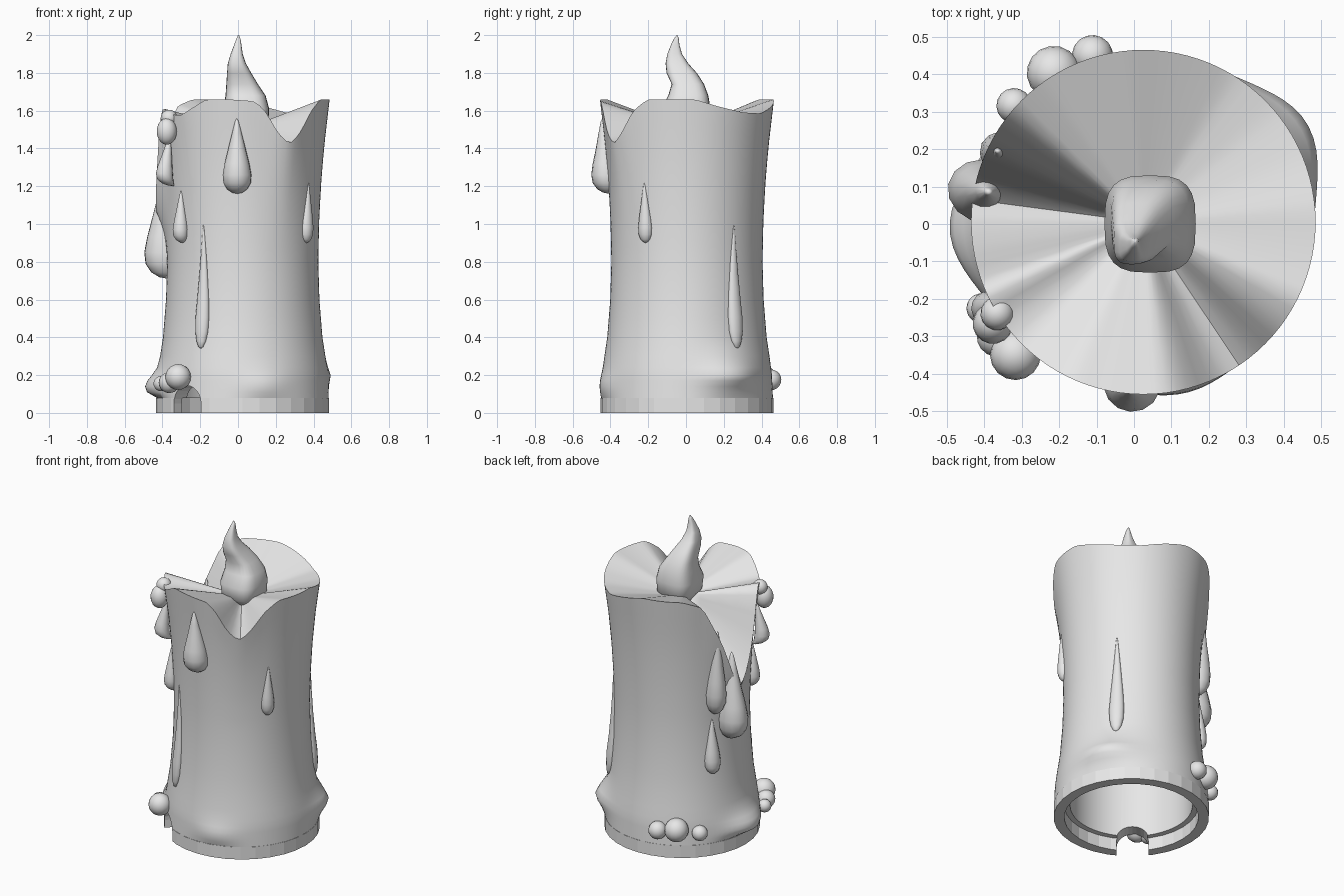
import bpy, bmesh, math
from mathutils import Vector

cube = bpy.data.objects.get("Cube")
if cube:
    bpy.data.objects.remove(cube)

wax = bpy.data.materials.new("light_grey_wax")
wax.use_nodes = True
wax.diffuse_color = (0.8, 0.8, 0.8, 1)
wax.node_tree.nodes["Principled BSDF"].inputs["Base Color"].default_value = (0.8, 0.8, 0.8, 1)

CX, CY = 0.025, 0.005
SIDES = 96


def interp(points, x):
    """Straight-line lookup in a short list of (x, value) pairs."""
    if x <= points[0][0]:
        return points[0][1]
    for (a, va), (b, vb) in zip(points, points[1:]):
        if x <= b:
            return va + (vb - va) * (x - a) / (b - a)
    return points[-1][1]


def make(name, rings, smooth=50, loop=False):
    """Skin a stack of equal rings; single-point ends become fans, others are capped."""
    bm = bmesh.new()
    rows = [[bm.verts.new(p) for p in ring] for ring in rings]
    pairs = list(zip(rows, rows[1:]))
    if loop:
        pairs.append((rows[-1], rows[0]))
    for a, b in pairs:
        n = max(len(a), len(b))
        for i in range(n):
            j = (i + 1) % n
            if len(a) == 1:
                bm.faces.new((a[0], b[j], b[i]))
            elif len(b) == 1:
                bm.faces.new((a[i], a[j], b[0]))
            else:
                bm.faces.new((a[i], a[j], b[j], b[i]))
    if not loop:
        for row in (rows[0], rows[-1]):
            if len(row) > 1:
                bm.faces.new(row)
    bmesh.ops.recalc_face_normals(bm, faces=bm.faces[:])
    mesh = bpy.data.meshes.new(name)
    bm.to_mesh(mesh)
    bm.free()
    mesh.materials.append(wax)
    ob = bpy.data.objects.new(name, mesh)
    bpy.context.collection.objects.link(ob)
    bpy.ops.object.select_all(action='DESELECT')
    ob.select_set(True)
    bpy.context.view_layer.objects.active = ob
    if smooth:
        bpy.ops.object.shade_smooth_by_angle(angle=math.radians(smooth))
    return ob


def axes(deg):
    """Outward and sideways directions at an angle around the candle."""
    a = math.radians(deg)
    return Vector((math.cos(a), math.sin(a), 0)), Vector((-math.sin(a), math.cos(a), 0))


def polar(deg, r, z):
    return Vector((CX, CY, z)) + axes(deg)[0] * r


# Waisted side profile and wavy rim of the candle
RIM_R = .46
SIDE = [(0.08, .455), (0.2, .45), (0.3, .437), (0.4, .422), (0.6, .406), (0.8, .4),
        (1.0, .404), (1.2, .414), (1.4, .43), (1.66, RIM_R)]
RIM = [(-100, 1.66), (-82, 1.65), (-75, 1.6), (-66, 1.48), (-57, 1.42), (-49, 1.48),
       (-38, 1.6), (-27, 1.66), (5, 1.66), (22, 1.62), (40, 1.59), (58, 1.585),
       (75, 1.62), (95, 1.66), (125, 1.66), (140, 1.62), (156, 1.36), (167, 1.12),
       (173, 1.04), (180, 1.11), (190, 1.3), (198, 1.55), (203, 1.62), (215, 1.58),
       (225, 1.575), (236, 1.62), (245, 1.66), (260, 1.66)]
# Swollen spots near the foot: angle, height, amount, angular spread, height spread
BULGES = [(31, .2, .06, 20, .07), (182, .14, .065, 20, .07), (-75, .15, .018, 16, .06)]


def side(z, deg):
    r = interp(SIDE, z)
    for a, h, amount, da, dz in BULGES:
        d = (deg - a + 180) % 360 - 180
        r += amount * math.exp(-(d / da) ** 2 - ((z - h) / dz) ** 2) * min(1, (z - .08) / .03)
    return r


def rim(deg):
    deg = (deg + 100) % 360 - 100
    return sum(interp(RIM, deg + k) for k in (-2, 0, 2)) / 3


def wall(z, deg):
    """Wall radius, flaring out to the full rim circle below the dips."""
    t = max(0, min(1, (z - .8) / (rim(deg) - .8)))
    return side(z, deg) + (RIM_R - side(rim(deg), deg)) * t * t


# Candle body: hollow underside, outer wall and fan-shaped top in one skin
angles = [360 * i / SIDES for i in range(SIDES)]
TOP = 1.5
rings = [[polar(0, 0, .95)]]
for r, z in ((.36, .95), (.36, .08)):
    rings.append([polar(a, r, z) for a in angles])
for z in (.08, .11, .14, .17, .2, .24, .3, .4, .5, .6, .7, .8):
    rings.append([polar(a, side(z, a), z) for a in angles])
for k in range(1, 9):
    ring = []
    for a in angles:
        z = .8 + (rim(a) - .8) * k / 8
        ring.append(polar(a, wall(z, a), z))
    rings.append(ring)
for f in (.97, .75, .5, .25):
    rings.append([polar(a, RIM_R * f, TOP + (rim(a) - TOP) * f) for a in angles])
rings.append([polar(0, 0, TOP)])
body = make("candle_body", rings)

# Foot ring with a faceted outside
foot = [[polar(360 * i / 32, r, z) for i in range(32)]
        for r, z in ((.458, 0), (.458, .08), (.395, .08), (.395, 0))]
foot_ring = make("foot_ring", foot, smooth=0, loop=True)

# Arched cable notch through wall and foot
arch = [(.095 * math.cos(math.pi * i / 12), .05 + .095 * math.sin(math.pi * i / 12)) for i in range(13)]
arch = [(.095, -.1)] + arch + [(-.095, -.1)]
out, across = axes(229)
cutter = make("notch_cutter", [[Vector((CX, CY, z)) + out * r + across * w for w, z in arch]
                               for r in (.25, .6)], smooth=0)
cutter.hide_render = True
cutter.hide_set(True)
cutter.display_type = 'WIRE'
for ob in (body, foot_ring):
    mod = ob.modifiers.new("notch", 'BOOLEAN')
    mod.operation = 'DIFFERENCE'
    mod.solver = 'EXACT'
    mod.object = cutter

# Flame: rounded-square sections along a wavy path (z, centre x, y, half widths)
FLAME = [(1.46, .04, 0, .06, .06), (1.53, .045, 0, .115, .125), (1.61, .043, 0, .122, .13),
         (1.68, .04, .012, .106, .106), (1.74, .022, .01, .084, .086),
         (1.80, .006, -.023, .064, .08), (1.85, -.006, -.048, .048, .06),
         (1.90, -.007, -.06, .032, .039), (1.95, -.001, -.057, .019, .022),
         (1.98, .002, -.051, .011, .013), (2.0, .003, -.047, .003, .003)]


def squarish(c):
    return math.copysign(abs(c) ** .65, c)


make("flame", [[(x + hx * squarish(math.cos(t)), y + hy * squarish(math.sin(t)), z)
                for t in (2 * math.pi * i / 24 for i in range(24))]
               for z, x, y, hx, hy in FLAME], smooth=80)

# Wax drips: teardrops hugging the wall
TEAR = [(0, 0), (.04, .12), (.2, .34), (.4, .6), (.6, .86), (.75, 1), (.86, .95),
        (.94, .7), (.985, .36), (1, 0)]


def drip(name, deg, top, bottom, half, depth, lift=0):
    out, across = axes(deg)
    rings = []
    for t, w in TEAR:
        z = top + (bottom - top) * t
        c = polar(deg, side(z, deg) + lift * w, z)
        if w == 0:
            rings.append([c])
            continue
        turns = [2 * math.pi * i / 14 for i in range(14)]
        rings.append([c + out * depth * w * math.cos(s) + across * half * w * math.sin(s) for s in turns])
    make(name, rings, smooth=80)


# Label, angle, top, bottom, half width, depth, lift off the wall
DRIPS = [("front", -94, 1.56, 1.16, .077, .077, .012), ("front_right", 218, 1.18, .9, .042, .042, .015),
         ("front_long", 239, 1.0, .34, .04, .03), ("front_left", -33, 1.22, .9, .04, .035),
         ("left_long", 38, 1.0, .34, .045, .03), ("right_large", 169, 1.27, .71, .085, .1, .03),
         ("right_upper", 154, 1.44, .89, .062, .075), ("right_lower", 151, .86, .51, .05, .045),
         ("right_front", 209, 1.47, 1.2, .045, .045, .055)]
for label, *spec in DRIPS:
    drip(label + "_drip", *spec)


# Wax beads: clustered round lumps (angle, distance, height, radius, vertical stretch)
def bead(name, deg, dist, z, r, stretch=1.0):
    bpy.ops.mesh.primitive_uv_sphere_add(segments=16, ring_count=10, radius=r,
                                         location=polar(deg, dist, z), rotation=(0, 0, math.radians(deg)))
    ob = bpy.context.object
    ob.name = name
    ob.scale = (1, 1, stretch)
    ob.data.materials.append(wax)
    bpy.ops.object.shade_smooth()


BEADS = [("rim", 214, .485, 1.49, .054, 1.3), ("rim_upper", 212, .46, 1.56, .045, 1),
         ("front_foot_large", 226, .492, .19, .068, 1),
         ("front_foot_middle", 218, .495, .16, .055, 1), ("front_foot_small", 208, .49, .155, .04, 1),
         ("back_foot_large", 121, .465, .185, .072, 1), ("back_foot_outer", 107, .465, .175, .055, 1),
         ("back_foot_small", 138, .465, .16, .047, 1)]
for label, *spec in BEADS:
    bead(label + "_bead", *spec)
